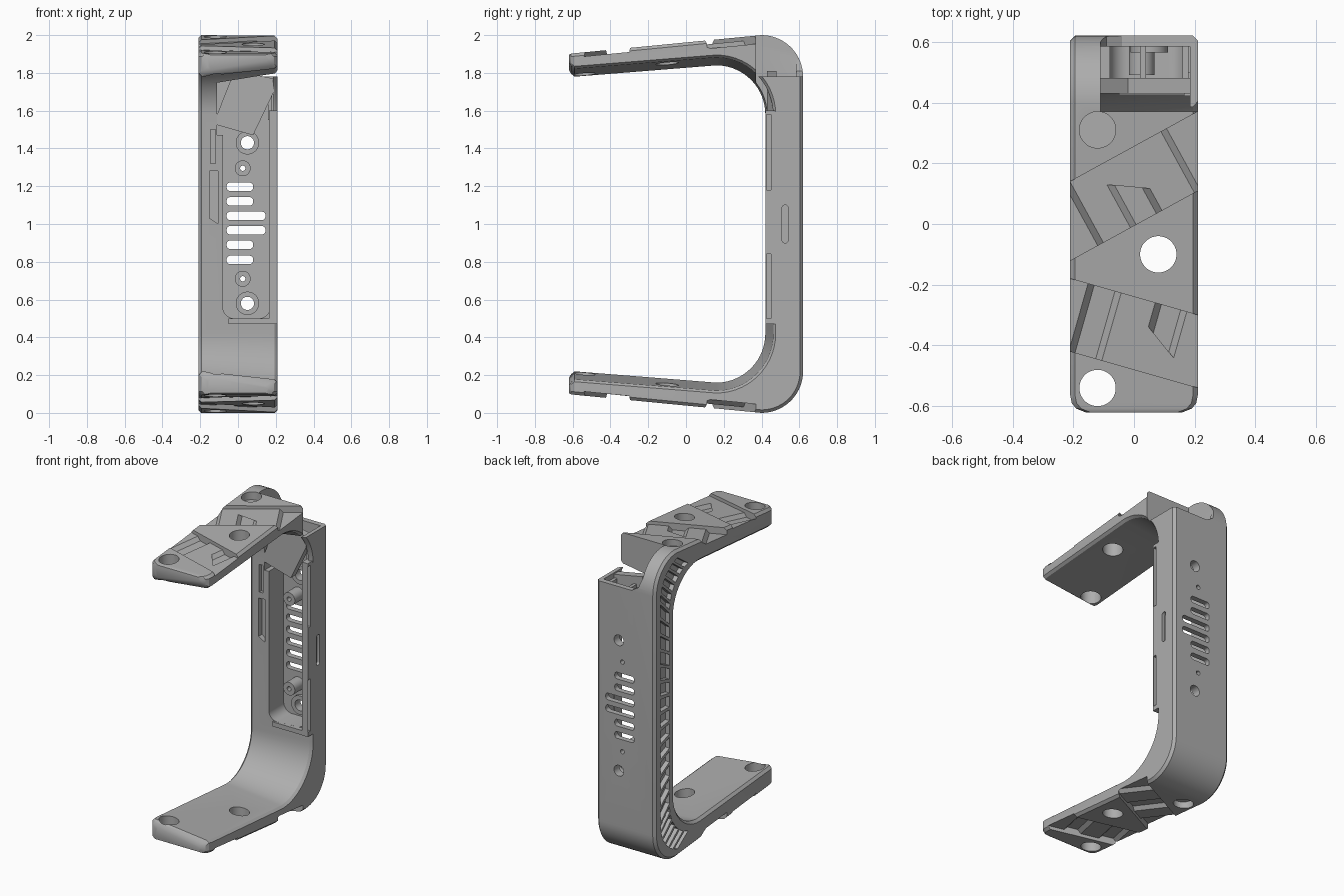
import bpy, bmesh
from math import sin, cos, pi, radians
from mathutils import Vector as V

if "Cube" in bpy.data.objects:
    bpy.data.objects.remove(bpy.data.objects["Cube"])

grey = bpy.data.materials.new("matte grey")
grey.use_nodes = True
grey.diffuse_color = (0.42, 0.42, 0.42, 1)
grey.node_tree.nodes["Principled BSDF"].inputs["Base Color"].default_value = grey.diffuse_color


def loft(bm, rings):
    """Skin a row of equal closed rings and cap both ends."""
    rows = [[bm.verts.new(p) for p in ring] for ring in rings]
    n = len(rows[0])
    for a, b in zip(rows, rows[1:]):
        for i in range(n):
            j = (i + 1) % n
            bm.faces.new((a[i], a[j], b[j], b[i]))
    bm.faces.new(rows[0])
    bm.faces.new(rows[-1])


def make(name, pieces):
    """Turn a list of lofts into one object."""
    bm = bmesh.new()
    for rings in pieces:
        loft(bm, rings)
    bmesh.ops.recalc_face_normals(bm, faces=bm.faces)
    mesh = bpy.data.meshes.new(name)
    bm.to_mesh(mesh)
    bm.free()
    mesh.materials.append(grey)
    obj = bpy.data.objects.new(name, mesh)
    bpy.context.collection.objects.link(obj)
    return obj


def cut(obj, pieces):
    """Subtract pieces from an object and bake the result."""
    cutter = make("cutter", pieces)
    cutter.hide_render = True
    mod = obj.modifiers.new("cut", "BOOLEAN")
    mod.operation, mod.solver, mod.object = "DIFFERENCE", "EXACT", cutter
    bpy.context.view_layer.update()
    baked = bpy.data.meshes.new_from_object(obj.evaluated_get(bpy.context.evaluated_depsgraph_get()))
    obj.modifiers.clear()
    obj.data = baked
    bpy.data.objects.remove(cutter)


def along_y(outline, y0, y1):
    return [[(x, y, z) for x, z in outline] for y in (y0, y1)]


def along_x(outline, x0, x1):
    return [[(x, y, z) for y, z in outline] for x in (x0, x1)]


def box(x0, x1, y0, y1, z0, z1):
    return along_y([(x0, z0), (x1, z0), (x1, z1), (x0, z1)], y0, y1)


def rounded(cx, cy, w, h, r, n=8):
    """Outline of a rounded rectangle; a circle when w = h = 2r."""
    pts = []
    for q, (sx, sy) in enumerate([(1, 1), (-1, 1), (-1, -1), (1, -1)]):
        for k in range(n):
            a = (q + (k + 0.5) / n) * pi / 2
            pts.append((cx + sx * (w / 2 - r) + r * cos(a), cy + sy * (h / 2 - r) + r * sin(a)))
    return pts


def disc(cx, cy, r):
    return rounded(cx, cy, 2 * r, 2 * r, r)


def flip(rings):
    """Mirror from the lower arm to the upper arm."""
    return [[(x, y, 2 - z) for x, y, z in ring] for ring in rings]


def both(pieces):
    return pieces + [flip(p) for p in pieces]


def outer_z(y):
    return 0.038 - 0.098 * y


# C-shaped body: stations hold inner point, outer point, outward normal, half width
def corner(t):
    n = V((cos(t), sin(t)))
    return V((0.16, 0.42)) + 0.26 * n, V((0.40, 0.22)) + 0.22 * n, n


down = V((0, -1))
stations = [(V((y, zi)), V((y, zo)), down, w) for y, zi, zo, w in [
    (-0.62, 0.185, 0.105, 0.16), (-0.608, 0.205, 0.098, 0.19),
    (-0.59, 0.22, 0.096, 0.205), (-0.565, 0.218, 0.0935, 0.21)]]
stations += [(*corner(radians(-90 + 90 * k / 14)), 0.21) for k in range(15)]


def section(inner, outer, n, w):
    c = 0.016
    spots = [(c - w, inner), (w - c, inner + 0.042 * n), (w, inner + 0.055 * n), (w, outer - c * n),
             (w - c, outer), (c - w, outer), (-w, outer - c * n), (-w, inner + c * n)]
    return [(x, p.x, p.y) for x, p in spots]


lower = [section(*s) for s in stations]
body = make("bracket_body", [lower + flip(lower)[::-1]])

# Diagonal recessed bands across the outside of both arms
bands, grooves = [], []
for y0, angle, width, strips in [
        (0.14, 28.7, 0.228, [(-0.3, 0.0), (0.10, 0.22), (0.34, 0.7)]),
        (-0.18, -15.9, 0.23, [(0.06, 0.175), (0.29, 0.40)])]:
    a = radians(angle)
    d, e, start = V((cos(a), sin(a))), V((sin(a), -cos(a))), V((-0.21, y0))

    def patch(s0, s1, depth, width=width, d=d, e=e, start=start):
        pts = [start + s * d + t * e for s, t in ((s0, 0), (s1, 0), (s1, width), (s0, width))]
        return [(p.x, p.y, outer_z(p.y) + depth) for p in pts]

    bands.append([patch(-0.3, 0.7, -0.1), patch(-0.3, 0.7, 0.022)])
    for s0, s1 in strips:
        grooves.append([patch(s0, s1, -0.05), patch(s0, s1, 0.021), patch(s0 + 0.022, s1 - 0.022, 0.045)])
cut(body, both(bands))
cut(body, both(grooves))

# Round holes in the arms: two through, one blind
holes = []
for x, y, top in [(0.08, -0.10, 0.4), (-0.12, -0.54, 0.4), (-0.12, 0.31, 0.055)]:
    holes.append([[(px, py, z) for px, py in disc(x, y, 0.06)] for z in (-0.1, top)])
cut(body, both(holes))

# Ladder of shallow pockets along the left edge of the spine and corners
rungs = []


def rung(a, b):
    (i0, o0), (i1, o1) = a, b
    quad = [i0.lerp(o0, 0.25), i0.lerp(o0, 0.72), i1.lerp(o1, 0.72), i1.lerp(o1, 0.25)]
    rungs.append(along_x([tuple(p) for p in quad], -0.3, -0.18))


for k in range(6):
    rung(*[corner(radians(-78 + 13 * (k + f)))[:2] for f in (0.12, 0.8)])
rungs = both(rungs)
i0, o0, _ = corner(0)
i1, o1 = V((i0.x, 2 - i0.y)), V((o0.x, 2 - o0.y))
for k in range(14):
    rung(*[(i0.lerp(i1, f), o0.lerp(o1, f)) for f in ((k + 0.1) / 14, (k + 0.88) / 14)])
cut(body, rungs)

# Equipment bay in the spine and the open upper corner
cut(body, [along_y(rounded(0.045, 1.03, 0.25, 1.06, 0.06), 0.3, 0.585)])
cut(body, [box(-0.11, 0.185, 0.37, 0.585, 1.47, 1.95)])
cut(body, [along_y([(-0.11, 2.2), (-0.11, 1.87), (-0.09, 1.81), (-0.04, 1.78), (0.3, 1.78), (0.3, 2.2)],
                   0.37, 0.75)])

# Shallow recesses: front of the left wall and the oval on the right side
cut(body, [along_y([(-0.15, 1.03), (-0.105, 1.0), (-0.105, 1.28), (-0.15, 1.28)], 0.3, 0.46),
           box(-0.145, -0.12, 0.3, 0.45, 1.32, 1.5),
           along_x(rounded(0.525, 1.0, 0.034, 0.2, 0.016), 0.19, 0.3)])

# Round pads and screw posts inside the back wall
posts = make("screw_posts", [along_y(disc(x, z, r), y, 0.6) for x, z, r, y in [
    (0.05, 1.43, 0.062, 0.565), (0.05, 0.58, 0.062, 0.565),
    (0.025, 1.295, 0.042, 0.49), (0.025, 0.71, 0.042, 0.49)]])

# Vents and screw holes through the back wall
openings = [disc(0.05, z, 0.035) for z in (0.58, 1.43)]
openings += [disc(0.025, z, 0.014) for z in (0.71, 1.295)]
for z in (0.81, 0.89, 0.967, 1.043, 1.12, 1.197):
    long = abs(z - 1) < 0.1
    right = 0.145 if long else 0.08
    openings.append(rounded((right - 0.06) / 2, z, right + 0.06, 0.044, 0.018))
pieces = [along_y(o, 0.45, 0.75) for o in openings]
cut(body, pieces)
cut(posts, pieces[:4])

# Raised right wall with two side notches
wall = make("bay_side_wall", [box(0.165, 0.208, 0.422, 0.5, 0.47, 1.6)])
cut(wall, [box(0.182, 0.3, 0.426, 0.45, z0, z1) for z0, z1 in ((0.5, 0.84), (1.18, 1.58))])
sill = make("bay_sill", [box(-0.05, 0.18, 0.425, 0.5, 0.47, 0.5)])

# Slanted module holder behind the open corner, with ribs at its back
plate = [(-0.13, 1.53), (0.08, 1.47), (0.19, 1.7), (0.19, 1.77), (-0.02, 1.81)]
holder = make("module_holder", [along_y(plate, 0.43, 0.48)])
ribs = make("holder_ribs", [box(x, x + 0.02, 0.475, 0.59, 1.55, 1.75) for x in (0.02, 0.16)])

# Smooth the curves, keep the edges crisp
for obj in bpy.context.view_layer.objects:
    obj.select_set(obj in (body, posts, wall, sill, holder, ribs))
bpy.context.view_layer.objects.active = body
bpy.ops.object.shade_smooth_by_angle(angle=radians(25))
